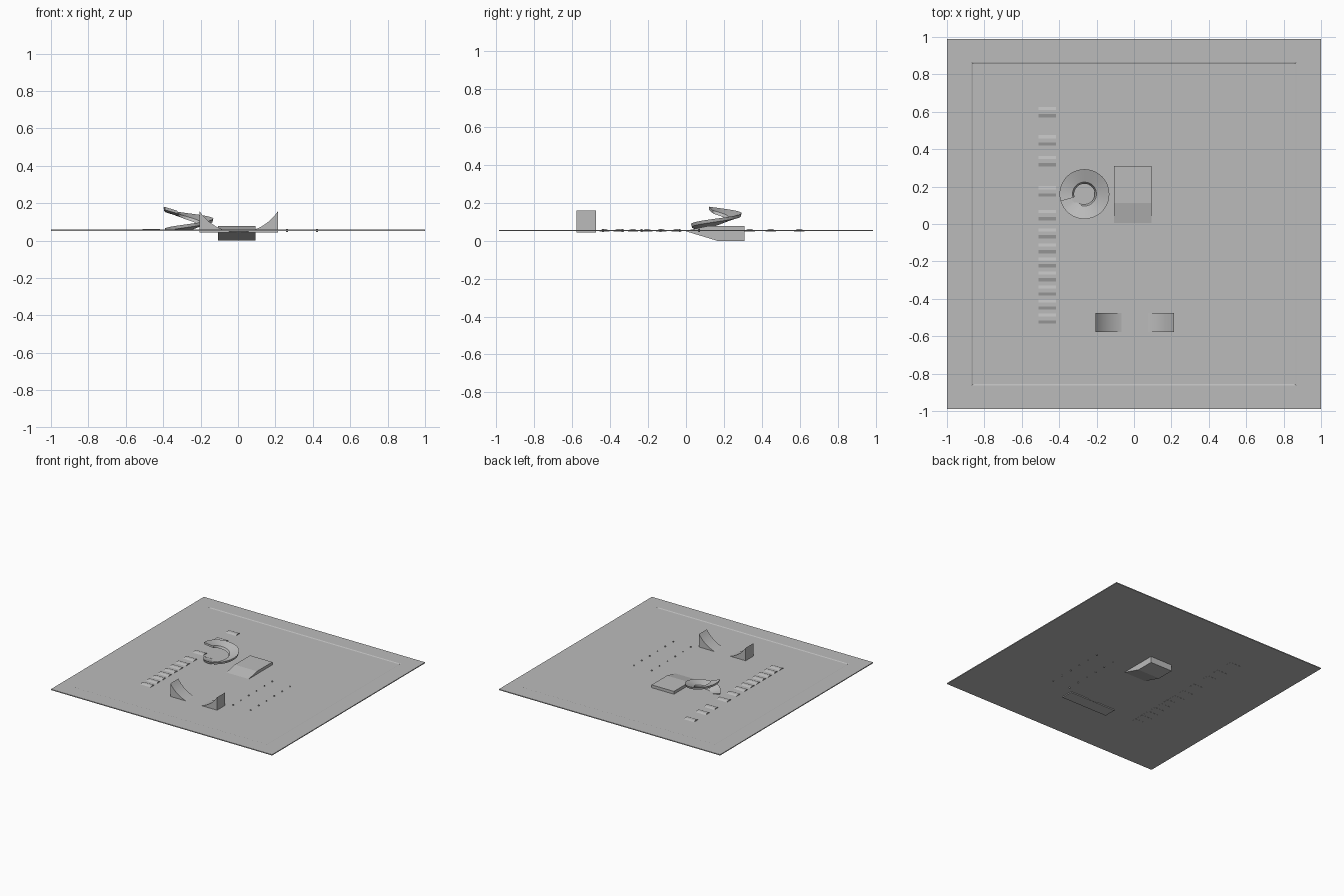
import bpy, bmesh, math

if "Cube" in bpy.data.objects:
    bpy.data.objects.remove(bpy.data.objects["Cube"])

grey = bpy.data.materials.new("concrete_grey")
grey.diffuse_color = (0.5, 0.5, 0.5, 1)
grey.use_nodes = True
grey.node_tree.nodes["Principled BSDF"].inputs["Base Color"].default_value = grey.diffuse_color
FLOOR = 0.054


def finish(name, bm, smooth=False):
    bmesh.ops.recalc_face_normals(bm, faces=bm.faces)
    me = bpy.data.meshes.new(name)
    bm.to_mesh(me)
    bm.free()
    me.materials.append(grey)
    ob = bpy.data.objects.new(name, me)
    bpy.context.collection.objects.link(ob)
    if smooth:
        bpy.ops.object.select_all(action='DESELECT')
        ob.select_set(True)
        bpy.context.view_layer.objects.active = ob
        bpy.ops.object.shade_smooth_by_angle(angle=math.radians(30))
    return ob


def prism(bm, profile, a, b, axis):
    """Extrude a 2D profile from a to b along x or y."""
    def at(p, d):
        return (d, p[0], p[1]) if axis == 'x' else (p[0], d, p[1])
    v1 = [bm.verts.new(at(p, a)) for p in profile]
    v2 = [bm.verts.new(at(p, b)) for p in profile]
    n = len(profile)
    bm.faces.new(v1)
    bm.faces.new(v2[::-1])
    for i in range(n):
        j = (i + 1) % n
        bm.faces.new((v1[i], v1[j], v2[j], v2[i]))


# Base plate with a shallow recessed floor inside a rim
bm = bmesh.new()
rings = [(1, 0.988, 0.051), (1, 0.988, 0.058), (0.868, 0.864, 0.058), (0.86, 0.856, FLOOR)]
loops = [[bm.verts.new((sx * x, sy * y, z)) for sx, sy in ((-1, -1), (1, -1), (1, 1), (-1, 1))]
         for x, y, z in rings]
for lo, hi in zip(loops, loops[1:]):
    for i in range(4):
        j = (i + 1) % 4
        bm.faces.new((lo[i], lo[j], hi[j], hi[i]))
bm.faces.new(loops[0][::-1])
bm.faces.new(loops[-1])
finish("base_plate", bm)

# Jump ramp: raised deck on top, sloped body below the plate
bm = bmesh.new()
prism(bm, [(0, 0.05), (0.165, 0), (0.31, 0), (0.31, 0.077), (0.112, 0.077), (0, 0.053)],
      -0.108, 0.094, 'x')
finish("jump_ramp", bm)

# Half pipe: circular arc cut from a block
bm = bmesh.new()
cx, hw, R, cz = 0.004, 0.211, 0.25, 0.294
amax = math.asin(hw / R)
arc = [(cx + R * math.sin(a), cz - R * math.cos(a))
       for a in (amax * (i / 16 - 1) for i in range(33))]
prism(bm, arc + [(cx + hw, 0.043), (cx - hw, 0.043)], -0.577, -0.475, 'y')
finish("half_pipe", bm, True)

# Banked spiral ramp, one full turn
bm = bmesh.new()
N, r_in, r_out, thick, bank = 64, 0.064, 0.133, 0.017, 0.02
prev = first = None
for i in range(N + 1):
    t = i / N
    a = math.radians(197 + 360 * t)
    z = 0.065 + 0.115 * t
    section = [(r_out, z), (r_in, z - bank), (r_in - 0.009, z - bank - thick), (r_out - 0.004, z - thick)]
    ring = [bm.verts.new((-0.265 + r * math.cos(a), 0.16 + r * math.sin(a), max(h, 0.052)))
            for r, h in section]
    if prev:
        for k in range(4):
            m = (k + 1) % 4
            bm.faces.new((prev[k], prev[m], ring[m], ring[k]))
    first = first or ring
    prev = ring
bm.faces.new(first[::-1])
bm.faces.new(prev)
finish("spiral_ramp", bm, True)

# Speed bumps, spaced closer towards the front
bm = bmesh.new()
centres = [0.598, 0.447, 0.336, 0.174, 0.048, -0.05, -0.13] + [-0.205 - 0.075 * i for i in range(5)]
for i, y in enumerate(centres):
    h = 0.028 if i < 5 else 0.027
    prism(bm, [(y - h, 0.05), (y - h, FLOOR), (y - h + 0.017, 0.061),
               (y + h - 0.017, 0.061), (y + h, FLOOR), (y + h, 0.05)], -0.51, -0.418, 'x')
finish("speed_bumps", bm)

# Two rows of slalom studs
bm = bmesh.new()
for x in (0.262, 0.422):
    for i in range(6):
        res = bmesh.ops.create_cone(bm, cap_ends=True, segments=10, radius1=0.005,
                                    radius2=0.005, depth=0.016)
        bmesh.ops.translate(bm, verts=res["verts"], vec=(x, 0.068 - 0.101 * i, 0.053))
finish("slalom_studs", bm)
